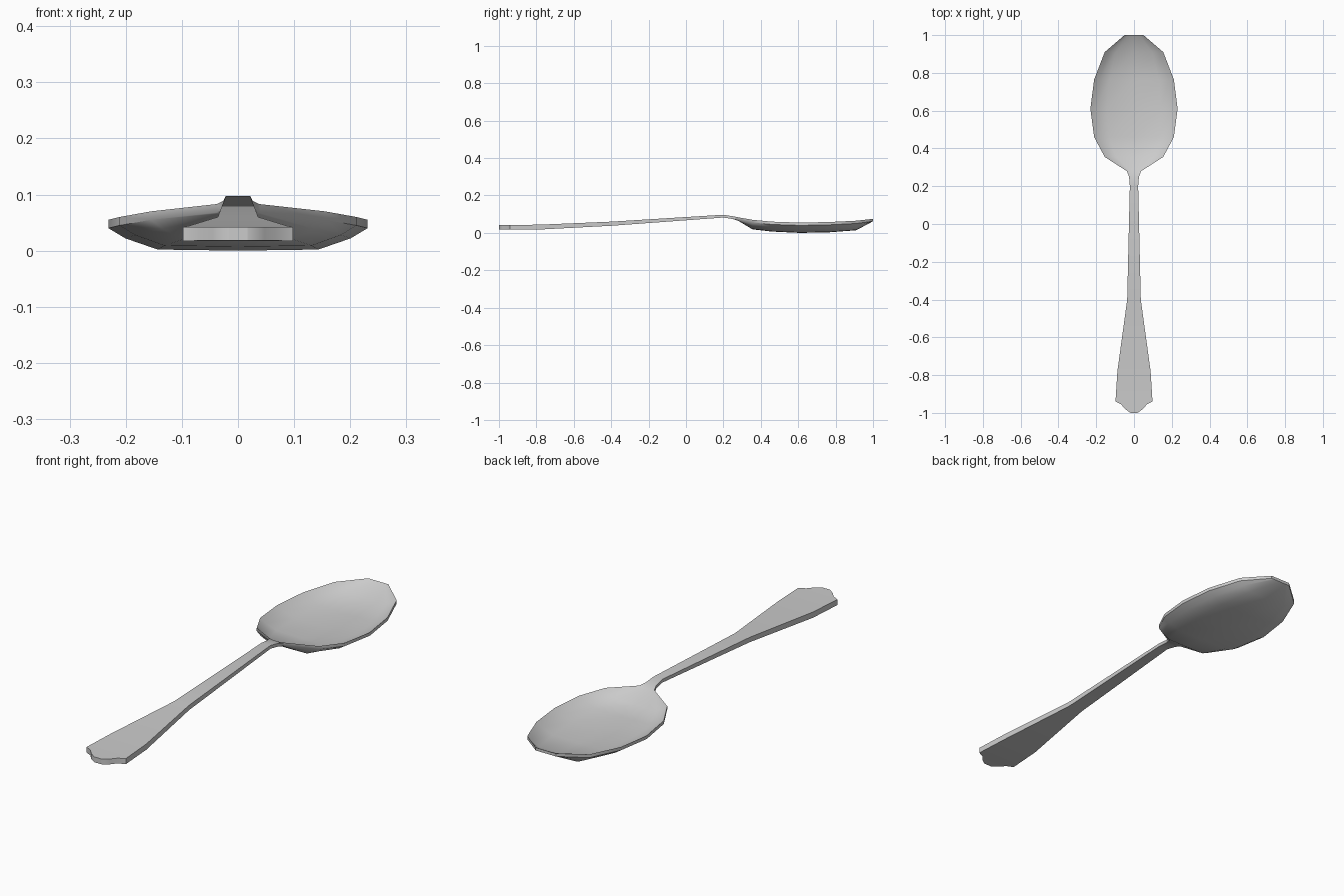
import bpy
import bmesh
from math import radians

if "Cube" in bpy.data.objects:
    bpy.data.objects.remove(bpy.data.objects["Cube"])

# Spoon stations from handle end to bowl tip:
# y, half width, rim top z, thickness, bowl depth
STATIONS = [
    (-1.00, 0.018, 0.042, 0.024, 0),
    (-0.98, 0.047, 0.042, 0.024, 0),
    (-0.955, 0.068, 0.042, 0.024, 0),
    (-0.94, 0.098, 0.042, 0.025, 0),
    (-0.78, 0.088, 0.044, 0.026, 0),
    (-0.40, 0.036, 0.060, 0.022, 0),
    (0.20, 0.022, 0.097, 0.015, 0),
    (0.25, 0.026, 0.089, 0.015, 0),
    (0.28, 0.038, 0.083, 0.015, 0.004),
    (0.355, 0.155, 0.070, 0.015, 0.036),
    (0.46, 0.211, 0.060, 0.015, 0.038),
    (0.61, 0.231, 0.055, 0.015, 0.040),
    (0.765, 0.211, 0.058, 0.015, 0.040),
    (0.91, 0.155, 0.065, 0.015, 0.036),
    (1.00, 0.050, 0.075, 0.013, 0),
]
# Across the width: fraction of half width, fraction of bowl depth
HALF = [(1, 0), (0.87, 0.45), (0.62, 0.95), (0, 1)]
ACROSS = [(-u, d) for u, d in HALF] + HALF[-2::-1]


def loft(name, stations):
    """Join closed cross-sections (top row, then bottom row) into a solid."""
    bm = bmesh.new()
    rings = []
    for y, w, top, thick, depth in stations:
        upper = [bm.verts.new((u * w, y, top - d * depth)) for u, d in ACROSS]
        lower = [bm.verts.new((u * w, y, top - thick - d * depth)) for u, d in ACROSS]
        rings.append(upper + lower[::-1])
    n = len(rings[0])
    for a, b in zip(rings, rings[1:]):
        for i in range(n):
            j = (i + 1) % n
            bm.faces.new((a[i], a[j], b[j], b[i]))
    # Close both ends with strips
    for ring in (rings[0], rings[-1]):
        for i in range(n // 2 - 1):
            bm.faces.new((ring[i], ring[i + 1], ring[n - 2 - i], ring[n - 1 - i]))
    bmesh.ops.recalc_face_normals(bm, faces=bm.faces)
    mesh = bpy.data.meshes.new(name)
    bm.to_mesh(mesh)
    bm.free()
    obj = bpy.data.objects.new(name, mesh)
    bpy.context.collection.objects.link(obj)
    return obj


# Handle and bowl as one continuous solid
spoon = loft("spoon", STATIONS)
bpy.context.view_layer.objects.active = spoon
spoon.select_set(True)
bpy.ops.object.shade_smooth_by_angle(angle=radians(40))
